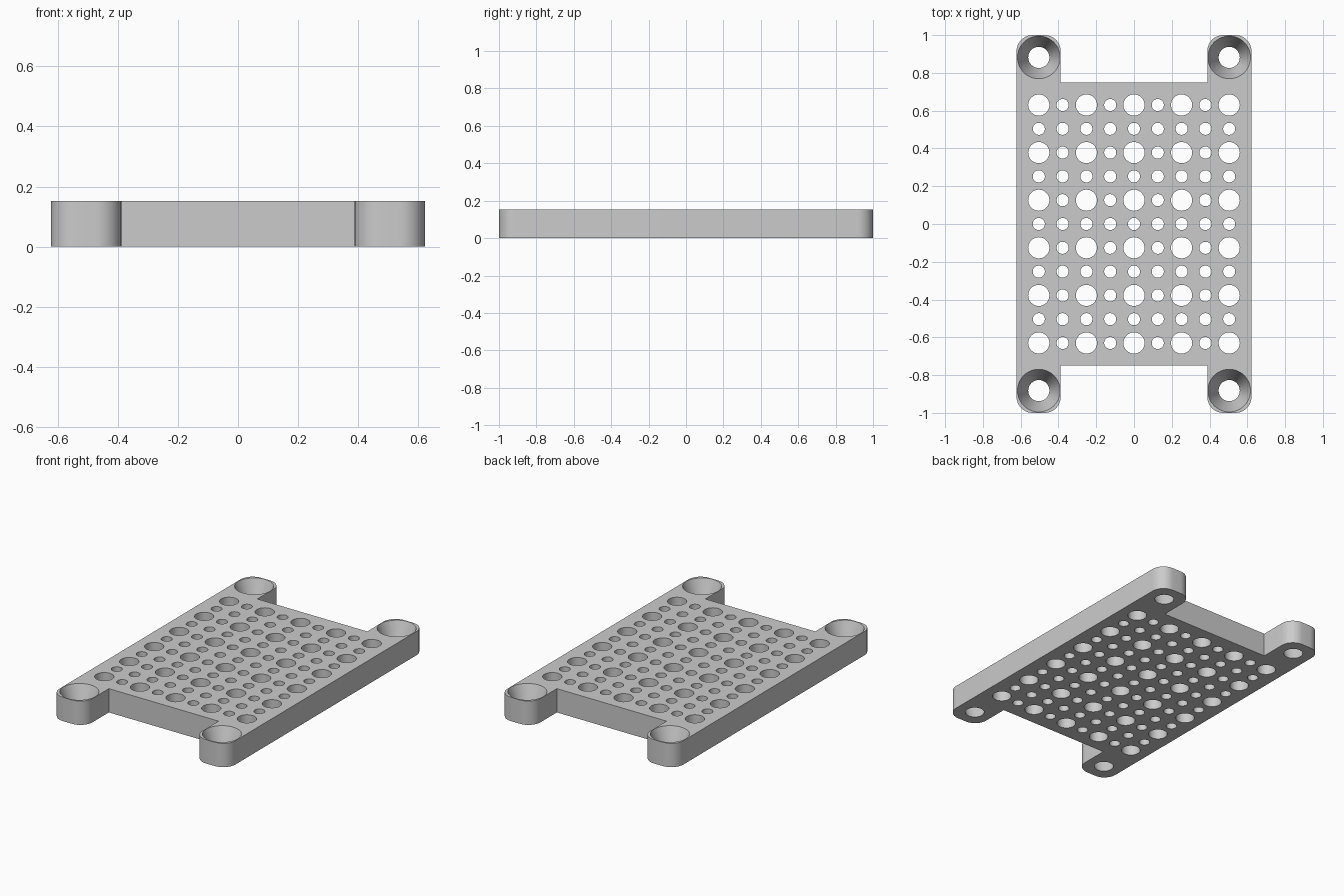
import bpy, bmesh
from math import sin, cos, pi
from mathutils import Matrix

HEIGHT = 0.152
PITCH = 0.126
HALF_W, END_Y = 0.622, 1.0
TAB_IN, BODY_Y = 0.388, 0.75
CORNER = 0.085

cube = bpy.data.objects.get("Cube")
if cube:
    bpy.data.objects.remove(cube, do_unlink=True)

grey = bpy.data.materials.new("light grey")
grey.use_nodes = True
colour = (0.6, 0.6, 0.6, 1)
grey.diffuse_color = colour
grey.node_tree.nodes["Principled BSDF"].inputs["Base Color"].default_value = colour


def make_object(name, bm):
    bmesh.ops.recalc_face_normals(bm, faces=bm.faces[:])
    mesh = bpy.data.meshes.new(name)
    bm.to_mesh(mesh)
    bm.free()
    mesh.materials.append(grey)
    obj = bpy.data.objects.new(name, mesh)
    bpy.context.collection.objects.link(obj)
    return obj


def arc(cx, cy, start, steps=10):
    """Quarter circle, counter-clockwise from the start angle."""
    return [(cx + CORNER * cos(start + pi / 2 * i / steps),
             cy + CORNER * sin(start + pi / 2 * i / steps)) for i in range(steps + 1)]


# Plate outline: a quarter profile mirrored into all four corners
quarter = (arc(HALF_W - CORNER, END_Y - CORNER, 0)
           + arc(TAB_IN + CORNER, END_Y - CORNER, pi / 2)
           + [(TAB_IN, BODY_Y)])
half = quarter + [(-x, y) for x, y in reversed(quarter)]
outline = half + [(-x, -y) for x, y in half]

bm = bmesh.new()
base = bm.faces.new([bm.verts.new((x, y, 0)) for x, y in outline])
solid = bmesh.ops.extrude_face_region(bm, geom=[base])
top = [v for v in solid["geom"] if isinstance(v, bmesh.types.BMVert)]
bmesh.ops.translate(bm, verts=top, vec=(0, 0, HEIGHT))
plate = make_object("perforated_plate", bm)

# Hole cutters: straight perforations and tapered screw holes
bm = bmesh.new()


def add_hole(x, y, r_low, r_high, sides):
    slope = r_high - r_low
    over = 0.1  # the cutter passes both faces by this share of the height
    bmesh.ops.create_cone(
        bm, cap_ends=True, segments=sides,
        radius1=r_low - slope * over, radius2=r_high + slope * over,
        depth=HEIGHT * (1 + 2 * over),
        matrix=Matrix.Translation((x, y, HEIGHT / 2)))


for col in range(-4, 5):
    for row in range(-5, 6):
        large = col % 2 == 0 and row % 2 == 1
        radius = 0.056 if large else 0.032
        add_hole(col * PITCH, row * PITCH, radius, radius, 32)
for sx in (-1, 1):
    for sy in (-1, 1):
        add_hole(sx * 0.504, sy * 0.882, 0.056, 0.113, 48)
cutter = make_object("hole_cutter", bm)
cutter.hide_render = True

# Cut the holes and keep the result as plain mesh
mod = plate.modifiers.new("holes", 'BOOLEAN')
mod.operation = 'DIFFERENCE'
mod.solver = 'EXACT'
mod.object = cutter
bpy.ops.object.select_all(action='DESELECT')
plate.select_set(True)
bpy.context.view_layer.objects.active = plate
bpy.ops.object.modifier_apply(modifier=mod.name)
bpy.data.objects.remove(cutter, do_unlink=True)
bpy.ops.object.shade_smooth_by_angle(angle=pi / 6)
